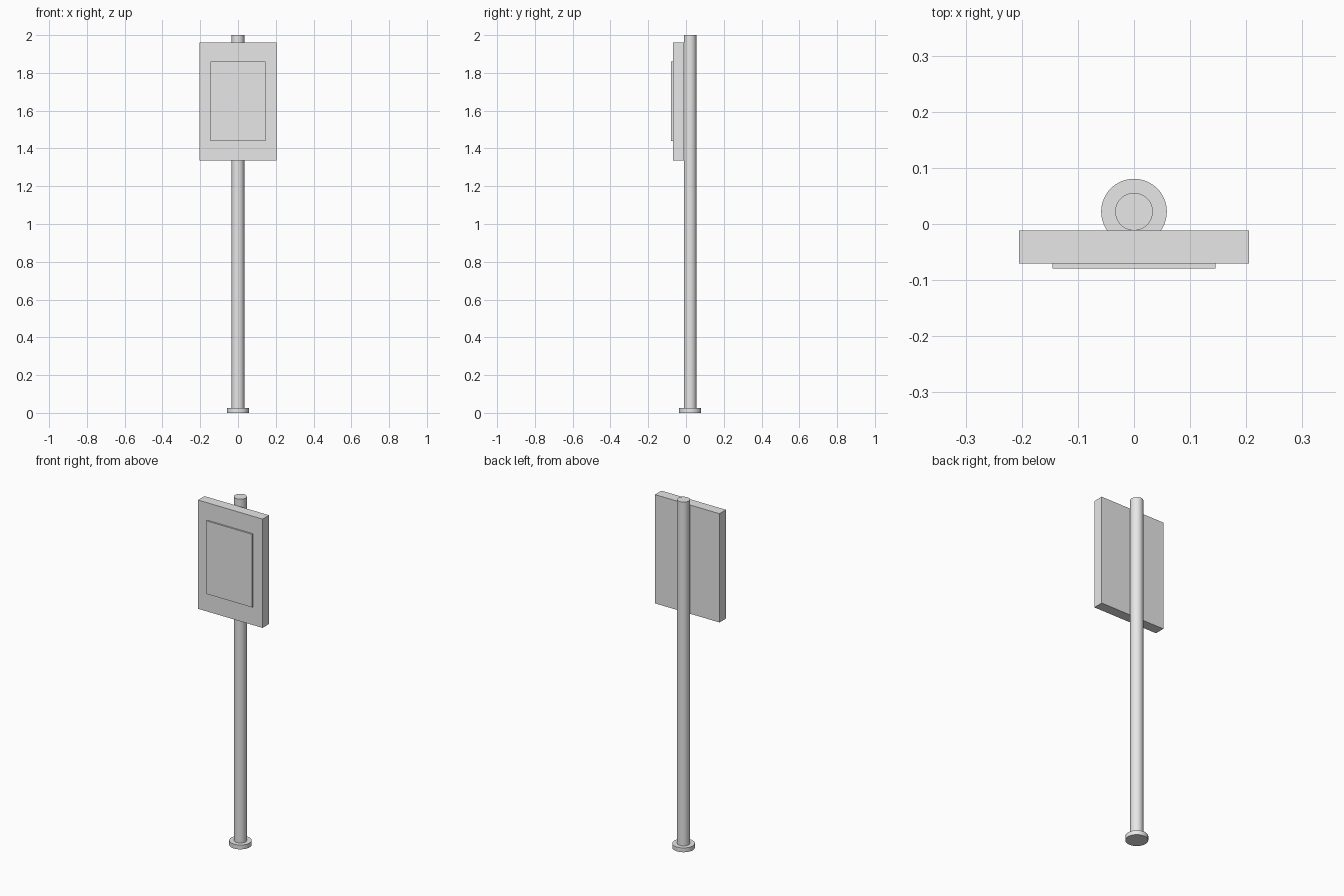
import bpy
from math import radians

if "Cube" in bpy.data.objects:
    bpy.data.objects.remove(bpy.data.objects["Cube"])

# Single plain grey finish
grey = bpy.data.materials.new("light_grey")
grey.use_nodes = True
colour = (0.8, 0.8, 0.8, 1)
grey.diffuse_color = colour
grey.node_tree.nodes["Principled BSDF"].inputs["Base Color"].default_value = colour

POLE_Y = 0.022


def finish(name):
    obj = bpy.context.object
    obj.name = name
    obj.data.materials.append(grey)
    return obj


def box(name, width, y0, y1, z0, z1):
    bpy.ops.mesh.primitive_cube_add(size=1, location=(0, (y0 + y1) / 2, (z0 + z1) / 2))
    bpy.context.object.scale = (width, y1 - y0, z1 - z0)
    bpy.ops.object.transform_apply(location=False, rotation=False, scale=True)
    return finish(name)


def cylinder(name, radius, z0, z1):
    bpy.ops.mesh.primitive_cylinder_add(vertices=64, radius=radius, depth=z1 - z0,
                                        location=(0, POLE_Y, (z0 + z1) / 2))
    bpy.ops.object.shade_smooth_by_angle(angle=radians(30))
    return finish(name)


# Round foot and upright pole
cylinder("base_plate", 0.0585, 0, 0.025)
cylinder("pole", 0.0335, 0.025, 2)

# Sign board with a raised panel on its front
box("sign_board", 0.41, -0.07, -0.0115, 1.335, 1.96)
box("front_panel", 0.29, -0.079, -0.07, 1.44, 1.86)
